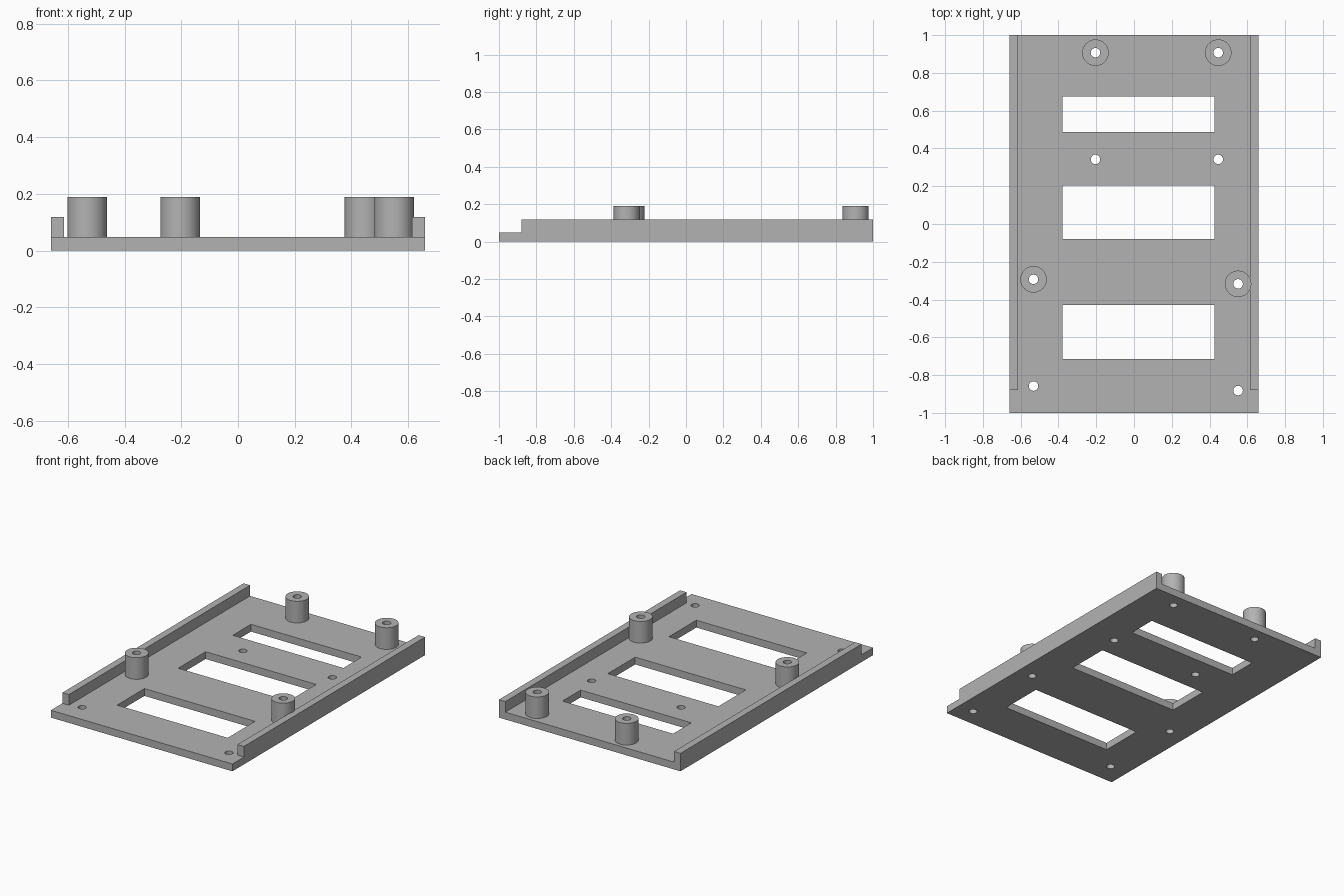
import bpy
import math

if "Cube" in bpy.data.objects:
    bpy.data.objects.remove(bpy.data.objects["Cube"], do_unlink=True)

HALF_X, HALF_Y = 0.66, 1.0
PLATE_TOP, RAIL_TOP, POST_TOP = 0.048, 0.118, 0.19
RAIL_W, RAIL_FRONT = 0.047, -0.88
POST_R, HOLE_R = 0.07, 0.025

grey = bpy.data.materials.new("plain_grey")
grey.use_nodes = True
colour = (0.45, 0.45, 0.45, 1)
grey.diffuse_color = colour
grey.node_tree.nodes["Principled BSDF"].inputs["Base Color"].default_value = colour


def box(name, x0, x1, y0, y1, z0, z1):
    bpy.ops.mesh.primitive_cube_add(size=1, location=((x0 + x1) / 2, (y0 + y1) / 2, (z0 + z1) / 2))
    ob = bpy.context.object
    ob.name = name
    ob.scale = (x1 - x0, y1 - y0, z1 - z0)
    bpy.ops.object.transform_apply(location=False, rotation=False, scale=True)
    ob.data.materials.append(grey)
    return ob


def cylinder(name, x, y, r, z0, z1):
    bpy.ops.mesh.primitive_cylinder_add(vertices=64, radius=r, depth=z1 - z0,
                                        location=(x, y, (z0 + z1) / 2))
    ob = bpy.context.object
    ob.name = name
    ob.data.materials.append(grey)
    return ob


def cut(target, cutter):
    mod = target.modifiers.new("cut", "BOOLEAN")
    mod.operation, mod.solver, mod.object = "DIFFERENCE", "EXACT", cutter
    bpy.context.view_layer.objects.active = target
    bpy.ops.object.modifier_apply(modifier=mod.name)
    bpy.data.objects.remove(cutter, do_unlink=True)


def smooth(ob):
    bpy.ops.object.select_all(action="DESELECT")
    ob.select_set(True)
    bpy.context.view_layer.objects.active = ob
    bpy.ops.object.shade_smooth_by_angle(angle=math.radians(30))


# Mounting posts, and the matching plain screw holes in front of them
posts = {
    "back_right_post": (-0.204, 0.907),
    "back_left_post": (0.446, 0.907),
    "front_right_post": (-0.532, -0.293),
    "front_left_post": (0.551, -0.317),
}
holes = list(posts.values()) + [(x, y - 0.565) for x, y in posts.values()]

# Base plate with three windows and the screw holes
plate = box("base_plate", -HALF_X, HALF_X, -HALF_Y, HALF_Y, 0, PLATE_TOP)
for y0, y1 in ((0.487, 0.676), (-0.079, 0.205), (-0.714, -0.43)):
    cut(plate, box("window_cutter", -0.379, 0.425, y0, y1, -0.1, 0.2))
for x, y in holes:
    cut(plate, cylinder("hole_cutter", x, y, HOLE_R, -0.1, 0.2))
smooth(plate)

# Side rails, stopping short of the front edge
box("left_rail", HALF_X - RAIL_W, HALF_X, RAIL_FRONT, HALF_Y, PLATE_TOP, RAIL_TOP)
box("right_rail", -HALF_X, RAIL_W - HALF_X, RAIL_FRONT, HALF_Y, PLATE_TOP, RAIL_TOP)

# Hollow posts standing on the plate
for name, (x, y) in posts.items():
    post = cylinder(name, x, y, POST_R, PLATE_TOP, POST_TOP)
    cut(post, cylinder("bore_cutter", x, y, HOLE_R, -0.1, 0.3))
    smooth(post)
